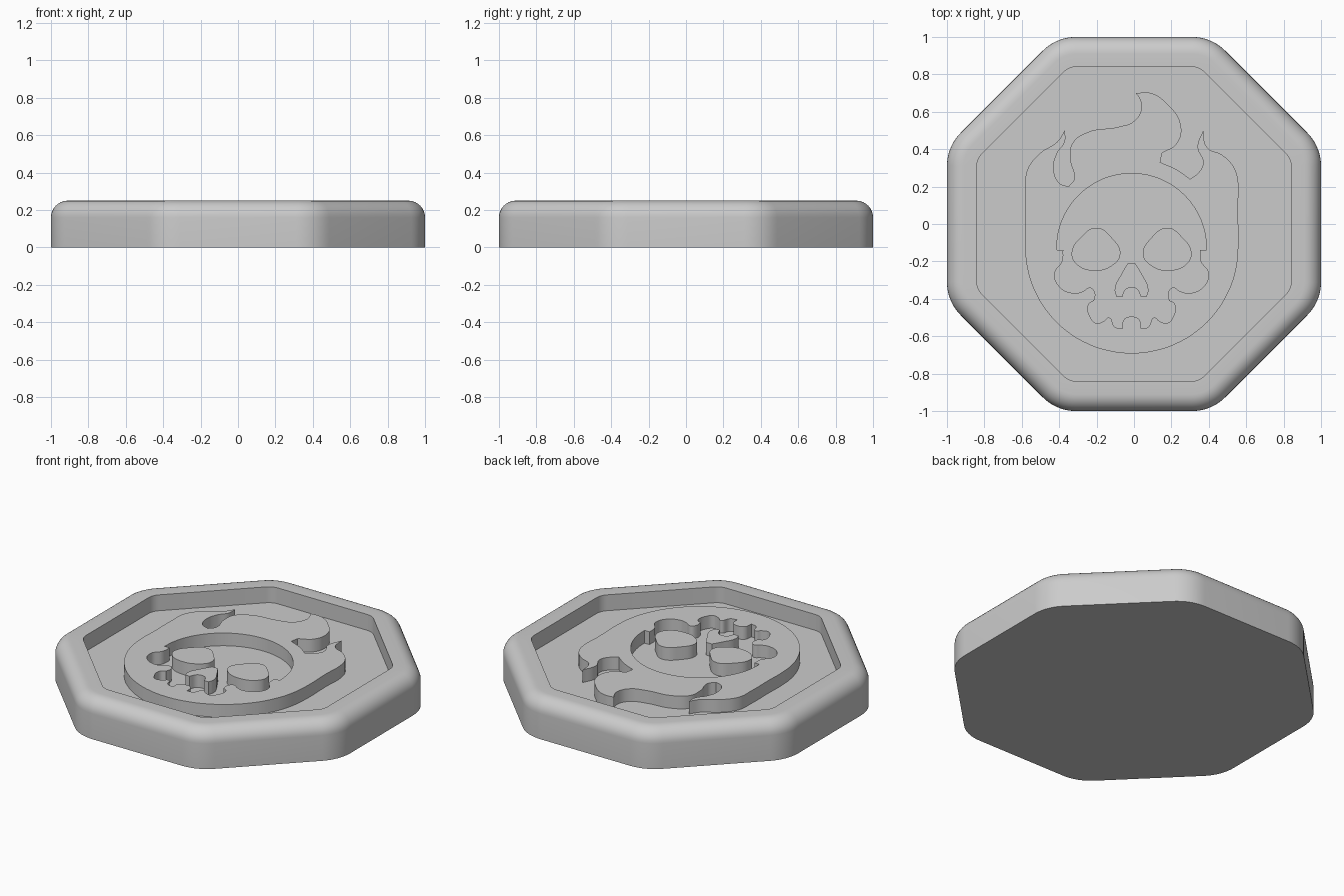
import bpy
import bmesh
import math

if "Cube" in bpy.data.objects:
    bpy.data.objects.remove(bpy.data.objects["Cube"], do_unlink=True)

HEIGHT, FLOOR, EMBLEM_TOP = 0.25, 0.15, 0.23
ROUND, CORNER = 0.09, 0.25

grey = bpy.data.materials.new("plain grey")
grey.use_nodes = True
colour = (0.6, 0.6, 0.6, 1)
grey.diffuse_color = colour
grey.node_tree.nodes["Principled BSDF"].inputs["Base Color"].default_value = colour


def finish(obj):
    """Give the part its material and smooth shading with sharp edges kept."""
    obj.data.materials.clear()
    obj.data.materials.append(grey)
    bpy.ops.object.select_all(action="DESELECT")
    obj.select_set(True)
    bpy.context.view_layer.objects.active = obj
    bpy.ops.object.shade_smooth_by_angle(angle=math.radians(30))


def octagon(inset, z, steps=8):
    """Round-cornered octagon, moved inward from the outer edge by inset."""
    radius = CORNER - inset
    centre = (1 - CORNER) / math.cos(math.pi / 8)
    points = []
    for corner in range(8):
        middle = (corner + 0.5) * math.pi / 4
        for i in range(steps + 1):
            a = middle + (i / steps - 0.5) * math.pi / 4
            points.append((centre * math.cos(middle) + radius * math.cos(a),
                           centre * math.sin(middle) + radius * math.sin(a), z))
    return points


# Token body: side wall, rounded shoulder, flat rim, recess wall and floor
profile = [(0, 0)]
for i in range(9):
    a = i / 8 * math.pi / 2
    profile.append((ROUND * (1 - math.cos(a)), HEIGHT - ROUND * (1 - math.sin(a))))
profile += [(0.16, HEIGHT), (0.16, FLOOR)]

bm = bmesh.new()
rings = [[bm.verts.new(p) for p in octagon(*row)] for row in profile]
for low, high in zip(rings, rings[1:]):
    for i in range(len(low)):
        j = (i + 1) % len(low)
        bm.faces.new((low[i], low[j], high[j], high[i]))
bm.faces.new(rings[0][::-1])
bm.faces.new(rings[-1])
mesh = bpy.data.meshes.new("token_body")
bm.to_mesh(mesh)
bm.free()
body = bpy.data.objects.new("token_body", mesh)
bpy.context.collection.objects.link(body)
finish(body)


def arc(cx, cy, r, start, end, count):
    """Points on a circular arc, angles in degrees."""
    angles = [math.radians(start + (end - start) * i / count) for i in range(count + 1)]
    return [(cx + r * math.cos(a), cy + r * math.sin(a)) for a in angles]


def flip(points):
    return [(-p[0], *p[1:]) for p in reversed(points)]


def shift(points):
    """Move from the skull's own centre line to the token's."""
    return [(p[0] - 1.3, *p[1:]) for p in points]


# Outlines are in hundredths; a third value marks a sharp corner
horn_left = [(-58, 18), (-57, 29), (-50, 38), (-41, 44), (-37, 50, 1), (-37, 44),
             (-41, 38), (-43, 30), (-40, 22), (-35, 20, 1)]
flame = [(-32, 24), (-34, 34), (-33, 43), (-25, 49), (-8, 52), (0, 55), (4, 62),
         (3, 67), (1, 70, 1), (9, 70), (18, 64), (25, 53), (23, 43), (15, 38, 1),
         (14, 33, 1), (23, 29), (30, 24, 1)]
horn_right = [(35, 28), (37, 33), (34, 41), (37, 50, 1), (39, 41), (47, 37),
              (53, 31), (55.5, 24), (55.5, 8)]
outline = horn_left + flame + horn_right + arc(-1.2, -12.2, 57, 0, -180, 14) + [(-58, 0)]

jaw = [(40, -14, 1), (36.5, -14, 1), (37, -20), (41, -26), (39, -33), (31, -37),
       (26, -36), (22, -34), (19.5, -37), (20, -41, 1), (23, -43), (22, -50),
       (19, -53), (15, -52), (12, -50), (9, -55), (5, -56, 1), (4, -51)]
half_skull = arc(0, -13, 40, 82, 8, 8) + jaw
skull = shift([(0, 27)] + half_skull + [(0, -49.5)] + flip(half_skull))

eye = [(19, -2), (27, -7), (32, -15), (30, -21), (20, -25), (10, -22), (6, -16), (10, -8)]
half_nose = [(2, -21, 1), (5, -26), (9, -35), (8, -39, 1), (5, -39, 1), (3, -35)]
nose = shift(half_nose + [(0, -34)] + flip(half_nose))

# Raised emblem: burning disc with a skull cut out, eyes and nose left standing
curve = bpy.data.curves.new("emblem", "CURVE")
curve.dimensions = "2D"
curve.fill_mode = "BOTH"
curve.resolution_u = 8
curve.extrude = (EMBLEM_TOP - FLOOR + 0.01) / 2
for points in (outline, skull, shift(eye), shift(flip(eye)), nose):
    spline = curve.splines.new("BEZIER")
    spline.use_cyclic_u = True
    spline.bezier_points.add(len(points) - 1)
    for knot, p in zip(spline.bezier_points, points):
        knot.co = (p[0] / 100, p[1] / 100, 0)
        kind = "VECTOR" if len(p) > 2 else "AUTO"
        knot.handle_left_type = knot.handle_right_type = kind
emblem = bpy.data.objects.new("emblem", curve)
emblem.location.z = EMBLEM_TOP - curve.extrude
bpy.context.collection.objects.link(emblem)
bpy.ops.object.select_all(action="DESELECT")
emblem.select_set(True)
bpy.context.view_layer.objects.active = emblem
bpy.ops.object.convert(target="MESH")
emblem = bpy.context.object
emblem.name = "emblem"

# Weld the caps to the walls
bm = bmesh.new()
bm.from_mesh(emblem.data)
bmesh.ops.remove_doubles(bm, verts=bm.verts, dist=0.0002)
bmesh.ops.recalc_face_normals(bm, faces=bm.faces)
bm.to_mesh(emblem.data)
bm.free()
finish(emblem)
